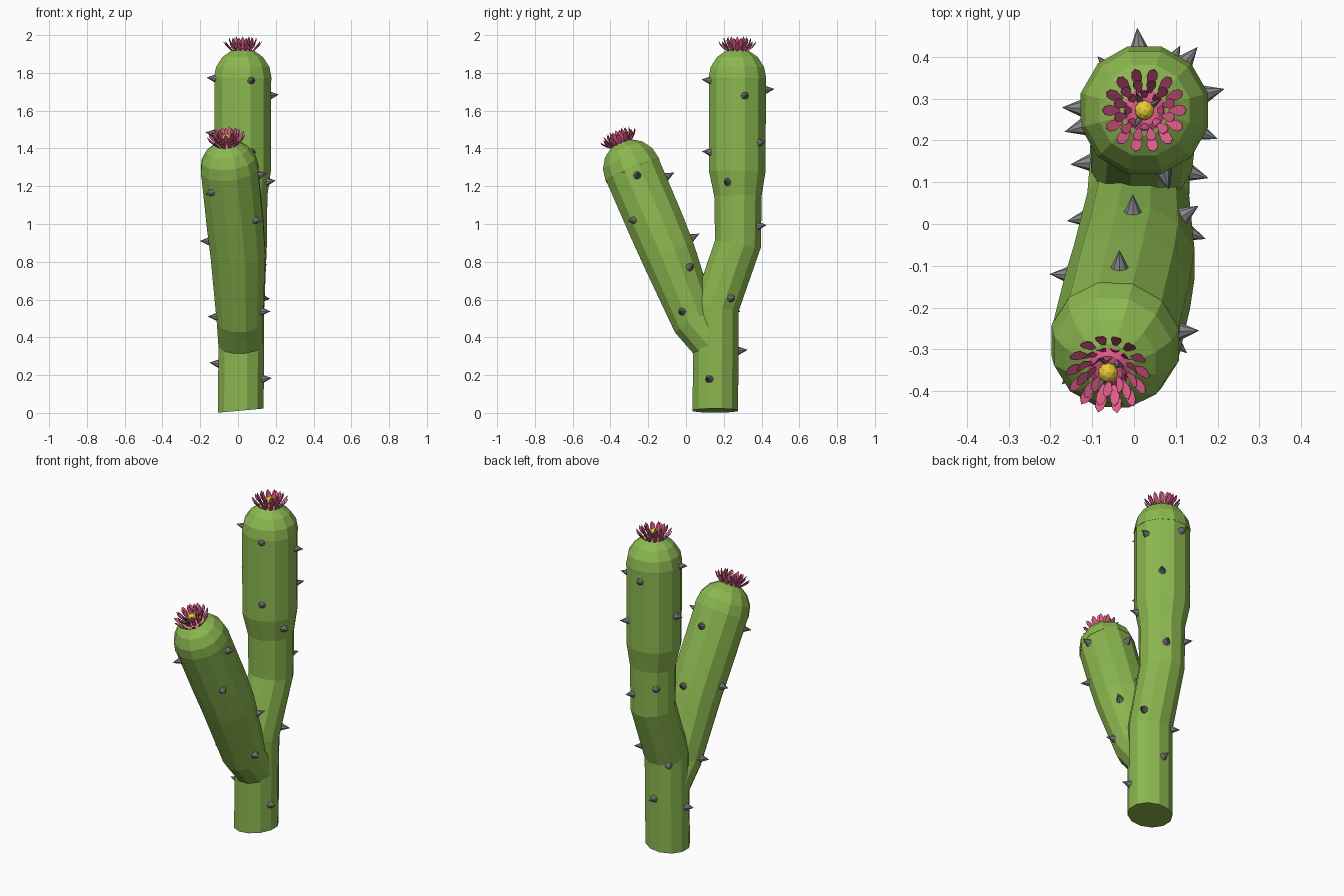
import bpy, bmesh, math
from mathutils import Vector, Matrix

if "Cube" in bpy.data.objects:
    bpy.data.objects.remove(bpy.data.objects["Cube"])

def mat(name, rgb):
    m = bpy.data.materials.new(name)
    m.diffuse_color = (*rgb, 1)
    m.use_nodes = True
    m.node_tree.nodes["Principled BSDF"].inputs["Base Color"].default_value = m.diffuse_color
    return m

GREEN = mat("cactus_green", (0.26, 0.48, 0.08))
PINK = mat("petal_pink", (0.75, 0.11, 0.26))
YELLOW = mat("pollen_yellow", (0.83, 0.6, 0.04))
GREY = mat("spike_grey", (0.24, 0.24, 0.25))
SIDES = 12

def finish(bm, name, material):
    bmesh.ops.recalc_face_normals(bm, faces=bm.faces)
    me = bpy.data.meshes.new(name)
    bm.to_mesh(me)
    bm.free()
    me.materials.append(material)
    ob = bpy.data.objects.new(name, me)
    bpy.context.collection.objects.link(ob)
    return ob

def frame(t):
    """Perpendicular pair for an axis: roughly +x and +y."""
    t = t.normalized()
    v = t.cross(Vector((1, 0, 0))).normalized()
    return v.cross(t).normalized(), v

def tangent(path, i):
    a, b = Vector(path[max(i - 1, 0)][:3]), Vector(path[min(i + 1, len(path) - 1)][:3])
    p = Vector(path[i][:3])
    return sum(((q.normalized()) for q in (p - a, b - p) if q.length > 0), Vector()).normalized()

def tube(name, rings, material):
    """rings: (centre, tangent, radius), joined into a capped flat-faced tube."""
    bm = bmesh.new()
    loops = []
    for c, t, r in rings:
        u, v = frame(t)
        loops.append([bm.verts.new(c + r * (math.cos(a) * u + math.sin(a) * v))
                      for a in (2 * math.pi * (k + 0.5) / SIDES for k in range(SIDES))])
    for a, b in zip(loops, loops[1:]):
        for k in range(SIDES):
            j = (k + 1) % SIDES
            bm.faces.new((a[k], a[j], b[j], b[k]))
    bm.faces.new(loops[0])
    bm.faces.new(loops[-1])
    return finish(bm, name, material)

def branch(name, path):
    """Bent stem plus its rounded tip; returns tip position and axis."""
    stem = tube(name, [(Vector(p[:3]), tangent(path, i), p[3]) for i, p in enumerate(path)], GREEN)
    c, r, t = Vector(path[-1][:3]), path[-1][3] + 0.002, tangent(path, len(path) - 1)
    dome = [(c + t * r * math.sin(a), t, r * math.cos(a))
            for a in (math.radians(d) for d in (-4, 0, 22, 45, 67, 87))]
    tube(name + "_dome", dome, GREEN)
    return stem, c + t * r, t

def cone(bm, pos, axis, r, length, n=8):
    m = Matrix.Translation(pos + axis * length / 2) @ axis.to_track_quat('Z', 'Y').to_matrix().to_4x4()
    bmesh.ops.create_cone(bm, cap_ends=True, segments=n, radius1=r, radius2=0, depth=length, matrix=m)

def spikes(name, path, spots):
    """spots: (height on the stem axis, angle around it; 0 is right, 90 is back)."""
    bm = bmesh.new()
    for z, deg in spots:
        i = next((k for k in range(len(path) - 1) if path[k + 1][2] >= z), len(path) - 2)
        a, b = path[i], path[i + 1]
        f = (z - a[2]) / (b[2] - a[2])
        q = [m + (n - m) * f for m, n in zip(a, b)]
        u, v = frame(Vector(b[:3]) - Vector(a[:3]))
        d = math.cos(math.radians(deg)) * u + math.sin(math.radians(deg)) * v
        axis = (d + Vector((0, 0, 0.1))).normalized()
        cone(bm, Vector(q[:3]) + d * (q[3] * 0.94), axis, 0.023, 0.052)
    finish(bm, name, GREY)

def flower(name, pos, axis):
    u, v = frame(axis)
    bm = bmesh.new()
    # petal rings: count, base radius, lean from the axis, length, half width, base height
    for n, r0, lean, length, w, h in ((14, 0.056, 48, 0.068, 0.013, -0.008),
                                      (12, 0.044, 32, 0.07, 0.012, 0.0),
                                      (8, 0.03, 20, 0.07, 0.011, 0.002)):
        for k in range(n):
            a = 2 * math.pi * (k + 0.5 * (n == 12)) / n
            out = math.cos(a) * u + math.sin(a) * v
            side = axis.cross(out)
            s, c = math.sin(math.radians(lean)), math.cos(math.radians(lean))
            d, up = out * s + axis * c, axis * s - out * c
            base = pos + out * r0 + axis * h
            pts = [(0, -0.3, 0), (0, 0.3, 0), (0.5, 1, 0), (0.8, 0.8, 0.003), (1, 0, 0.008),
                   (0.8, -0.8, 0.003), (0.5, -1, 0)]
            top, low = [[bm.verts.new(base + d * (x * length) + side * (y * w) + up * (z + o))
                         for x, y, z in pts] for o in (0.001, -0.001)]
            bm.faces.new(top)
            bm.faces.new(low[::-1])
            for i in range(len(pts)):
                j = (i + 1) % len(pts)
                bm.faces.new((top[i], low[i], low[j], top[j]))
    finish(bm, name + "_petals", PINK)
    # pink seat under the petals
    tube(name + "_base", [(pos + axis * h, axis, r) for h, r in ((-0.03, 0.072), (-0.008, 0.062), (0.008, 0.035))], PINK)
    # yellow centre
    bm = bmesh.new()
    bmesh.ops.create_icosphere(bm, subdivisions=2, radius=0.024,
                               matrix=Matrix.Translation(pos + axis * 0.03))
    finish(bm, name + "_centre", YELLOW)
    # thin spikes among the petals
    bm = bmesh.new()
    for a in (0.6, 2.0, 4.2):
        out = math.cos(a) * u + math.sin(a) * v
        cone(bm, pos + out * 0.02, (axis + out * 0.6).normalized(), 0.01, 0.06, 6)
    finish(bm, name + "_spikes", GREY)

# Stem centre lines: x, y, z, radius
trunk = [(0.015, 0.155, 0.012, 0.125), (0.018, 0.16, 0.56, 0.125), (0.03, 0.275, 0.895, 0.127),
         (0.03, 0.275, 1.15, 0.13), (0.025, 0.272, 1.28, 0.155), (0.025, 0.272, 1.772, 0.156)]
arm = [(0.015, 0.155, 0.36, 0.122), (0.01, 0.045, 0.49, 0.126), (0.0, -0.093, 0.84, 0.15),
       (-0.015, -0.16, 1.0, 0.155), (-0.045, -0.285, 1.29, 0.156)]

# Trunk, with its slightly slanted cut base
stem, tip, axis = branch("trunk", trunk)
for p in stem.data.vertices:
    if p.co.z < 0.1:
        p.co.z = 0.012 + 0.09 * (p.co.x - 0.015)
flower("trunk_flower", tip - axis * 0.008, axis)

# Leaning arm
stem, tip, axis = branch("arm", arm)
flower("arm_flower", tip - axis * 0.008, axis)

# Spikes
spikes("trunk_spikes", trunk, [(0.18, -16), (0.33, 88), (0.26, 185), (0.63, 29), (0.57, 130),
                               (0.99, 62), (1.05, 133), (1.22, -22), (1.43, 50), (1.48, 178),
                               (1.38, -72), (1.71, 95), (1.77, 195), (1.76, -73), (1.68, 15)])
spikes("arm_spikes", arm, [(0.55, -20), (0.74, 35), (1.05, -42), (1.24, 5), (1.19, 90),
                           (0.87, 90), (1.22, -133), (0.92, 180), (0.52, 190)])
